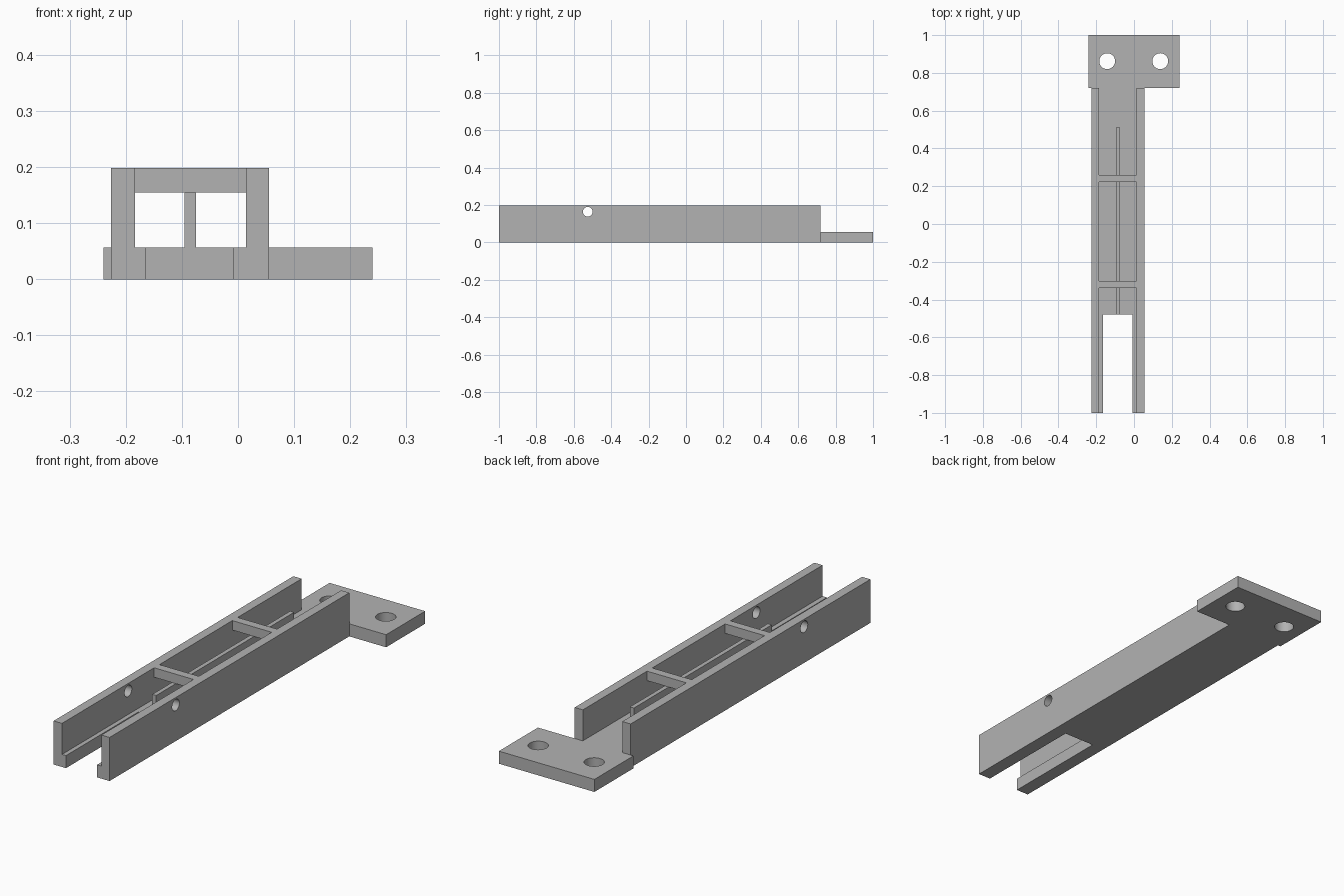
import bpy
import bmesh
from mathutils import Matrix, Vector
from math import radians

cube = bpy.data.objects.get("Cube")
if cube:
    bpy.data.objects.remove(cube, do_unlink=True)

# Plain grey plastic
grey = bpy.data.materials.new("plain grey")
grey.use_nodes = True
colour = (0.45, 0.45, 0.45, 1)
grey.diffuse_color = colour
grey.node_tree.nodes["Principled BSDF"].inputs["Base Color"].default_value = colour

FLOOR_TOP, BAR_BOTTOM, TOP = 0.057, 0.155, 0.198
FRONT, WALL_END, BACK = -1.0, 0.72, 1.0
LEFT_WALL = (0.014, 0.055)
RIGHT_WALL = (-0.226, -0.184)


def add_object(name, bm):
    bmesh.ops.recalc_face_normals(bm, faces=bm.faces)
    mesh = bpy.data.meshes.new(name)
    bm.to_mesh(mesh)
    bm.free()
    mesh.materials.append(grey)
    obj = bpy.data.objects.new(name, mesh)
    bpy.context.collection.objects.link(obj)
    return obj


def prism(name, outline, z0, z1):
    bm = bmesh.new()
    face = bm.faces.new([bm.verts.new((x, y, z0)) for x, y in outline])
    top = bmesh.ops.extrude_face_region(bm, geom=[face])["geom"]
    verts = [v for v in top if isinstance(v, bmesh.types.BMVert)]
    bmesh.ops.translate(bm, verts=verts, vec=(0, 0, z1 - z0))
    return add_object(name, bm)


def box(name, xs, ys, zs):
    (x0, x1), (y0, y1) = xs, ys
    return prism(name, [(x0, y0), (x1, y0), (x1, y1), (x0, y1)], *zs)


def drill(obj, centre, radius, axis):
    # Cut a round through-hole along the given axis
    bm = bmesh.new()
    turn = Vector((0, 0, 1)).rotation_difference(Vector(axis)).to_matrix().to_4x4()
    bmesh.ops.create_cone(bm, cap_ends=True, segments=32, radius1=radius,
                          radius2=radius, depth=0.3,
                          matrix=Matrix.Translation(centre) @ turn)
    cutter = add_object("hole_cutter", bm)
    cutter.hide_render = True
    mod = obj.modifiers.new("hole", "BOOLEAN")
    mod.operation, mod.solver, mod.object = "DIFFERENCE", "EXACT", cutter
    bpy.context.view_layer.objects.active = obj
    bpy.ops.object.modifier_apply(modifier=mod.name)
    bpy.data.objects.remove(cutter, do_unlink=True)


def smooth(obj):
    bpy.ops.object.select_all(action="DESELECT")
    obj.select_set(True)
    bpy.context.view_layer.objects.active = obj
    bpy.ops.object.shade_smooth_by_angle(angle=radians(30))


# Floor between the walls, slotted at the front, widening to the mounting flange
inner_r, inner_l = RIGHT_WALL[1], LEFT_WALL[0]
slot_r, slot_l, slot_end = -0.164, -0.008, -0.48
floor = prism("floor_and_flange", [
    (inner_r, FRONT), (slot_r, FRONT), (slot_r, slot_end),
    (slot_l, slot_end), (slot_l, FRONT), (inner_l, FRONT),
    (inner_l, WALL_END), (0.24, WALL_END), (0.24, BACK),
    (-0.24, BACK), (-0.24, WALL_END), (inner_r, WALL_END)], 0, FLOOR_TOP)
for x in (-0.142, 0.139):
    drill(floor, (x, 0.862, 0), 0.042, (0, 0, 1))
smooth(floor)

# Side walls with pin holes
for name, xs in (("left_wall", LEFT_WALL), ("right_wall", RIGHT_WALL)):
    wall = box(name, xs, (FRONT, WALL_END), (0, TOP))
    drill(wall, (sum(xs) / 2, -0.525, 0.164), 0.026, (1, 0, 0))
    smooth(wall)

# Centre rib and the two crossbars above it
box("centre_rib", (-0.095, -0.075), (slot_end, 0.51), (FLOOR_TOP, BAR_BOTTOM))
for name, y in (("front_crossbar", -0.32), ("back_crossbar", 0.241)):
    box(name, (inner_r, inner_l), (y - 0.019, y + 0.019), (BAR_BOTTOM, TOP))
